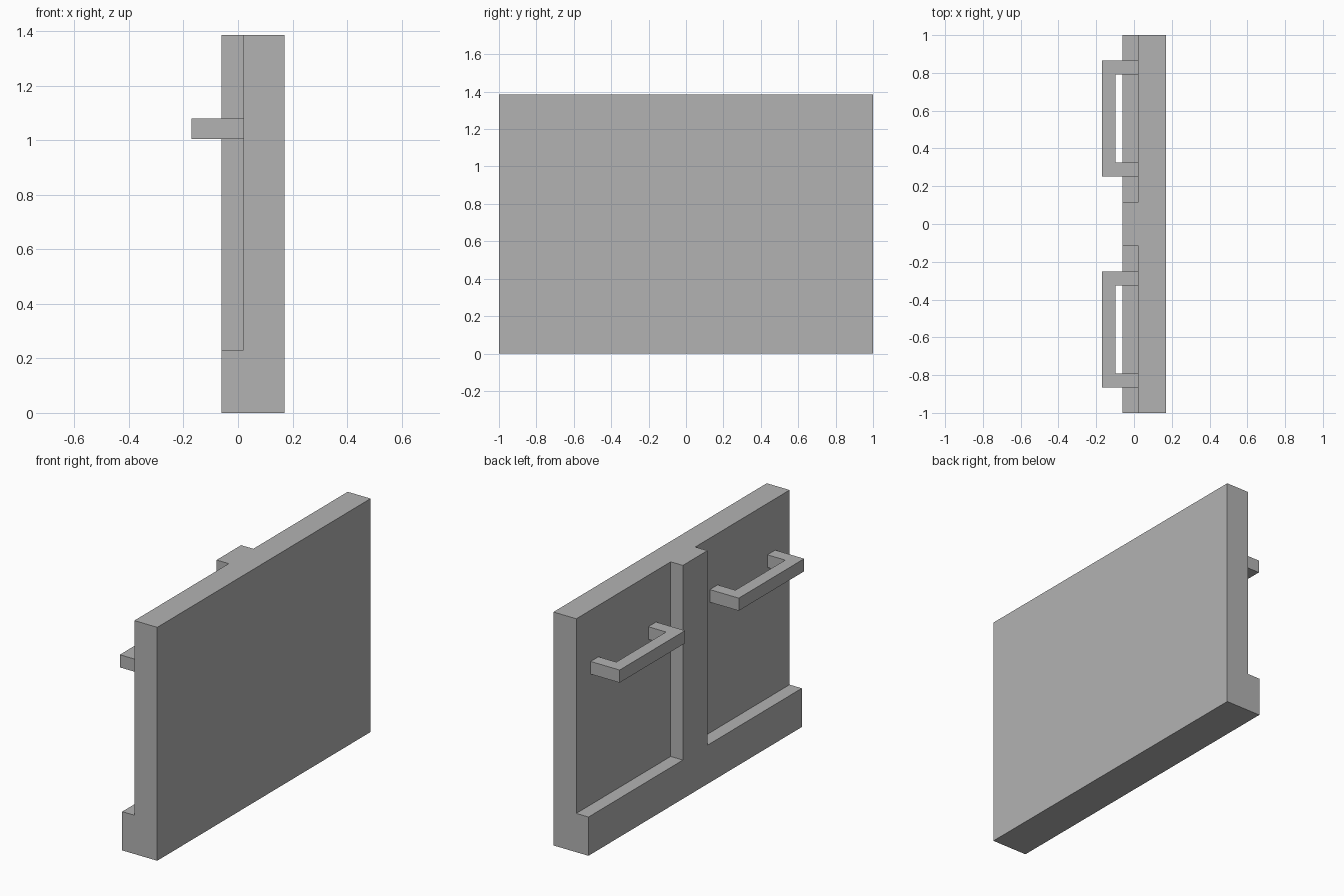
import bpy
import bmesh
from mathutils import Vector

cube = bpy.data.objects.get("Cube")
if cube:
    bpy.data.objects.remove(cube, do_unlink=True)

GREY = (0.45, 0.45, 0.45, 1)
grey = bpy.data.materials.new("plain grey")
grey.use_nodes = True
grey.diffuse_color = GREY
grey.node_tree.nodes["Principled BSDF"].inputs["Base Color"].default_value = GREY

# Main measurements
BACK, FACE, FLOOR = 0.17, -0.06, 0.02   # x of flat side, frame face, recess floor
HALF, HEIGHT = 1.0, 1.385
RAIL, STILE = 0.23, 0.115               # rail height, half width of the stile


def prism(name, outline, z0, z1):
    """Extrude an (x, y) outline upwards from z0 to z1."""
    bm = bmesh.new()
    base = bm.faces.new([bm.verts.new((x, y, z0)) for x, y in outline])
    top = bmesh.ops.extrude_face_region(bm, geom=[base])["geom"]
    bmesh.ops.translate(bm, vec=Vector((0, 0, z1 - z0)),
                        verts=[v for v in top if isinstance(v, bmesh.types.BMVert)])
    bmesh.ops.recalc_face_normals(bm, faces=bm.faces)
    mesh = bpy.data.meshes.new(name)
    bm.to_mesh(mesh)
    bm.free()
    mesh.materials.append(grey)
    obj = bpy.data.objects.new(name, mesh)
    bpy.context.collection.objects.link(obj)
    return obj


def rectangle(x0, x1, y0, y1):
    return [(x0, y0), (x1, y0), (x1, y1), (x0, y1)]


# Solid panel, with a recess cut each side of the middle stile
panel = prism("panel", rectangle(FACE, BACK, -HALF, HALF), 0, HEIGHT)
cutters = []
for side in (-1, 1):
    cutter = prism("recess_cutter",
                   rectangle(FACE - 0.1, FLOOR, side * STILE, side * (HALF + 0.1)),
                   RAIL, HEIGHT + 0.1)
    cutter.hide_render = True
    cutters.append(cutter)
    cut = panel.modifiers.new("recess", "BOOLEAN")
    cut.operation = "DIFFERENCE"
    cut.solver = "EXACT"
    cut.object = cutter

# Bake the cuts and drop the cutters
bpy.context.view_layer.update()
evaluated = panel.evaluated_get(bpy.context.evaluated_depsgraph_get())
baked = bpy.data.meshes.new_from_object(evaluated)
panel.modifiers.clear()
panel.data = baked
for cutter in cutters:
    bpy.data.objects.remove(cutter, do_unlink=True)

# Square-bar pull handles, one in each recess
GRIP, BAR = -0.17, 0.073
INNER, OUTER = 0.252, 0.865
for side, label in ((1, "rear"), (-1, "front")):
    u_shape = [(FLOOR, INNER), (GRIP, INNER), (GRIP, OUTER), (FLOOR, OUTER),
               (FLOOR, OUTER - BAR), (GRIP + BAR, OUTER - BAR),
               (GRIP + BAR, INNER + BAR), (FLOOR, INNER + BAR)]
    prism(label + "_handle", [(x, side * y) for x, y in u_shape], 1.005, 1.08)
